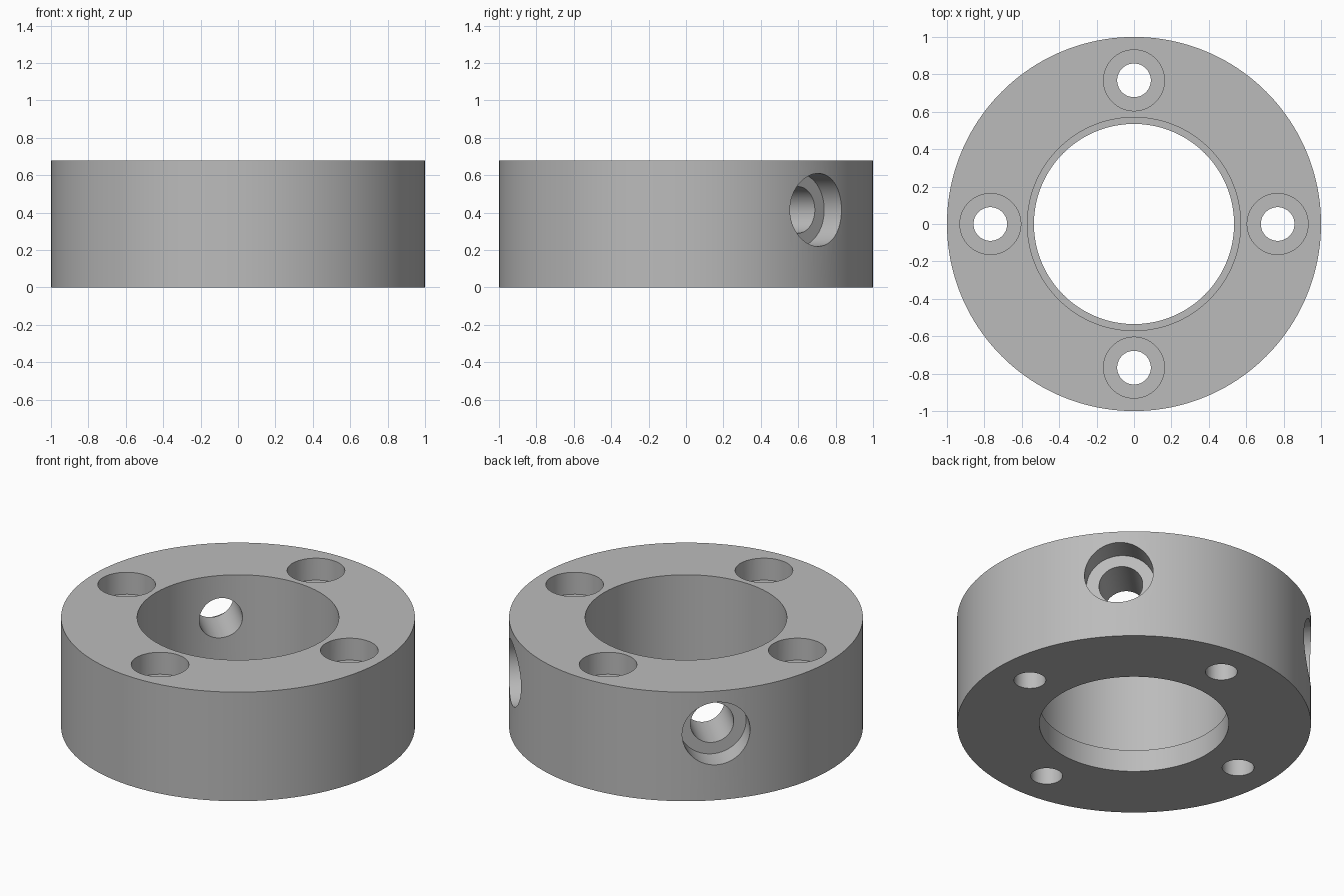
import bpy
import bmesh
from math import pi, cos, sin
from mathutils import Matrix

if "Cube" in bpy.data.objects:
    bpy.data.objects.remove(bpy.data.objects["Cube"], do_unlink=True)

HEIGHT = 0.68
BORE_STEP = 0.137

grey = bpy.data.materials.new("plain grey")
grey.use_nodes = True
colour = (0.5, 0.5, 0.5, 1)
grey.diffuse_color = colour
grey.node_tree.nodes["Principled BSDF"].inputs["Base Color"].default_value = colour


def lathe(name, profile, segments, matrix=Matrix(), closed=False):
    """Turn (radius, height) points around z; cap the ends or close the loop."""
    bm = bmesh.new()
    rings = []
    for r, z in profile:
        rings.append([bm.verts.new((r * cos(2 * pi * i / segments),
                                    r * sin(2 * pi * i / segments), z))
                      for i in range(segments)])
    pairs = list(zip(rings, rings[1:]))
    if closed:
        pairs.append((rings[-1], rings[0]))
    else:
        bm.faces.new(rings[0])
        bm.faces.new(rings[-1])
    for a, b in pairs:
        for i in range(segments):
            j = (i + 1) % segments
            bm.faces.new((a[i], a[j], b[j], b[i]))
    bmesh.ops.recalc_face_normals(bm, faces=bm.faces)
    mesh = bpy.data.meshes.new(name)
    bm.to_mesh(mesh)
    bm.free()
    mesh.materials.append(grey)
    obj = bpy.data.objects.new(name, mesh)
    obj.matrix_world = matrix
    bpy.context.collection.objects.link(obj)
    return obj


def counterbore(name, hole_r, start, head_r, floor, end, matrix):
    profile = [(hole_r, start), (hole_r, floor), (head_r, floor), (head_r, end)]
    cutter = lathe(name, profile, 64, matrix)
    cutter.hide_render = True
    return cutter


# Ring body with a stepped bore
ring = lathe("flange_ring", [(1, 0), (1, HEIGHT), (0.57, HEIGHT), (0.57, BORE_STEP),
                             (0.535, BORE_STEP), (0.535, 0)], 160, closed=True)

cutters = []
# Four counterbored bolt holes from the top
for i in range(4):
    m = Matrix.Rotation(i * pi / 2, 4, "Z") @ Matrix.Translation((0.768, 0, 0))
    cutters.append(counterbore("bolt_hole_cutter", 0.09, -0.1, 0.163,
                               HEIGHT - 0.137, HEIGHT + 0.1, m))
# Two counterbored radial holes at the back
for angle in (pi / 4, 3 * pi / 4):
    m = (Matrix.Translation((0, 0, 0.415)) @ Matrix.Rotation(angle, 4, "Z")
         @ Matrix.Rotation(pi / 2, 4, "Y"))
    cutters.append(counterbore("side_hole_cutter", 0.124, 0.4, 0.195, 0.85, 1.1, m))

# Cut the holes and smooth the curved walls
bpy.ops.object.select_all(action="DESELECT")
bpy.context.view_layer.objects.active = ring
ring.select_set(True)
for cutter in cutters:
    mod = ring.modifiers.new("hole", "BOOLEAN")
    mod.operation = "DIFFERENCE"
    mod.solver = "EXACT"
    mod.object = cutter
    bpy.ops.object.modifier_apply(modifier=mod.name)
    bpy.data.objects.remove(cutter, do_unlink=True)
bpy.ops.object.shade_smooth_by_angle(angle=pi / 6)
